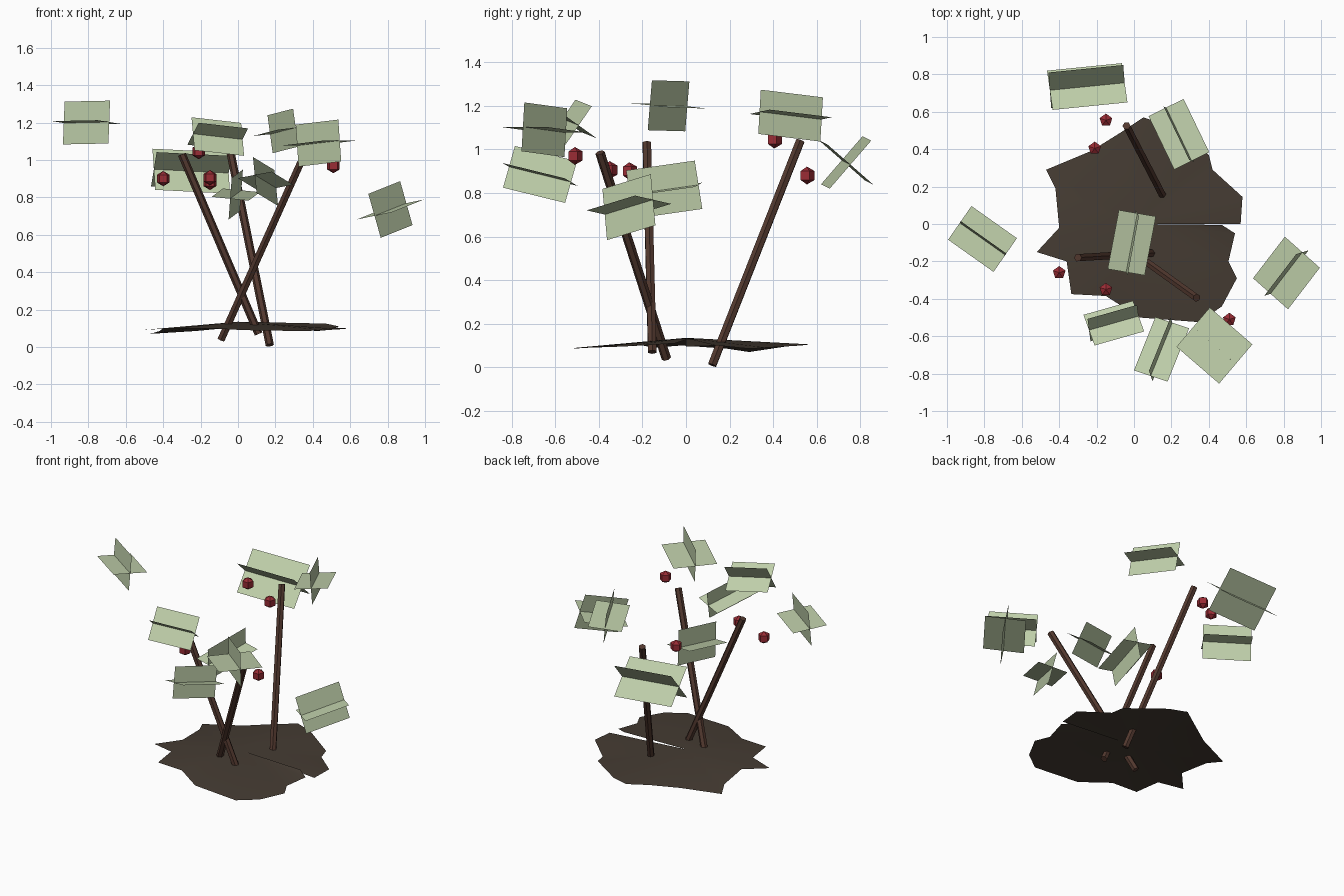
import bpy, bmesh
from mathutils import Vector

if "Cube" in bpy.data.objects:
    bpy.data.objects.remove(bpy.data.objects["Cube"])


def material(name, rgb):
    m = bpy.data.materials.new(name)
    m.diffuse_color = (*rgb, 1)
    m.use_nodes = True
    m.node_tree.nodes["Principled BSDF"].inputs["Base Color"].default_value = m.diffuse_color
    return m


soil = material("soil", (0.06, 0.045, 0.033))
bark = material("bark", (0.085, 0.04, 0.028))
leaf = material("leaf", (0.52, 0.62, 0.40))
red = material("berry_red", (0.32, 0.025, 0.035))


def make(name, bm, mat, smooth=False):
    mesh = bpy.data.meshes.new(name)
    bm.to_mesh(mesh)
    bm.free()
    mesh.materials.append(mat)
    for p in mesh.polygons:
        p.use_smooth = smooth
    ob = bpy.data.objects.new(name, mesh)
    bpy.context.collection.objects.link(ob)
    return ob


# Ragged soil sheet: open fan with a slit along +x
rim = [(.57, 0, .095), (.58, .145, .10), (.42, .29, .085), (.40, .37, .09), (.17, .53, .10),
       (.05, .57, .105), (-.07, .49, .10), (-.23, .39, .085), (-.47, .29, .07), (-.42, .19, .085),
       (-.40, -.02, .10), (-.52, -.15, .09), (-.36, -.20, .10), (-.335, -.375, .10),
       (-.15, -.385, .10), (.03, -.50, .09), (.35, -.525, .085), (.47, -.44, .09),
       (.55, -.29, .095), (.505, -.20, .10), (.54, -.05, .11), (.47, -.005, .125)]
bm = bmesh.new()
hub = bm.verts.new((0, 0, .135))
ring = [bm.verts.new(p) for p in rim]
for a, b in zip(ring, ring[1:]):
    bm.faces.new((hub, a, b))
make("soil_patch", bm, soil, True)

# Leaning stems
stems = [((.17, .12, .01), (-.04, .525, 1.04)),
         ((-.09, -.09, .04), (.335, -.395, .985)),
         ((.11, -.155, .07), (-.30, -.18, 1.03))]
for i, (lo, hi) in enumerate(stems):
    lo, hi = Vector(lo), Vector(hi)
    d = hi - lo
    bm = bmesh.new()
    bmesh.ops.create_cone(bm, cap_ends=True, segments=6, radius1=.022, radius2=.022, depth=d.length)
    ob = make(f"stem_{i + 1}", bm, bark)
    ob.location = (lo + hi) / 2
    ob.rotation_mode = 'QUATERNION'
    ob.rotation_quaternion = d.to_track_quat('Z', 'Y')

# Crossed leaf cards: centre, shared axis, width of one card, width of the other
cards = [((-.25, .735, .94), (.40, .04, -.02), (-.015, .19, .22), .28),
         ((.24, .48, 1.155), (-.137, .285, -.035), (.187, .093, .02), .205),
         ((-.81, -.08, 1.20), (.243, -.172, .005), (.125, .18, -.02), .23),
         ((-.012, -.10, .815), (.06, .315, .045), (.198, -.034, -.02), .225),
         ((.815, -.262, .735), (.17, .222, .068), (.187, -.166, .038), .245),
         ((-.108, -.53, 1.125), (.265, .075, -.03), (-.016, .12, .176), .21),
         ((.147, -.67, .885), (.115, .285, -.07), (.18, -.06, .035), .20),
         ((.43, -.65, 1.09), (.228, -.197, .027), (.178, .21, 0), .225)]
for i, (c, a, u, w) in enumerate(cards):
    c, a, u = Vector(c), Vector(a), Vector(u)
    v = a.cross(u).normalized() * w
    bm = bmesh.new()
    for s in (u, v):
        bm.faces.new([bm.verts.new(c + (a * j + s * k) / 2)
                      for j, k in ((-1, -1), (1, -1), (1, 1), (-1, 1))])
    make(f"leaf_cross_{i + 1}", bm, leaf)

# Low-poly berries
berries = [(-.15, .555, .88), (-.21, .405, 1.045), (-.40, -.26, .90), (-.15, -.35, .905), (.51, -.51, .97)]
for i, p in enumerate(berries):
    bm = bmesh.new()
    bmesh.ops.create_uvsphere(bm, u_segments=5, v_segments=3, radius=.041)
    make(f"berry_{i + 1}", bm, red).location = p
